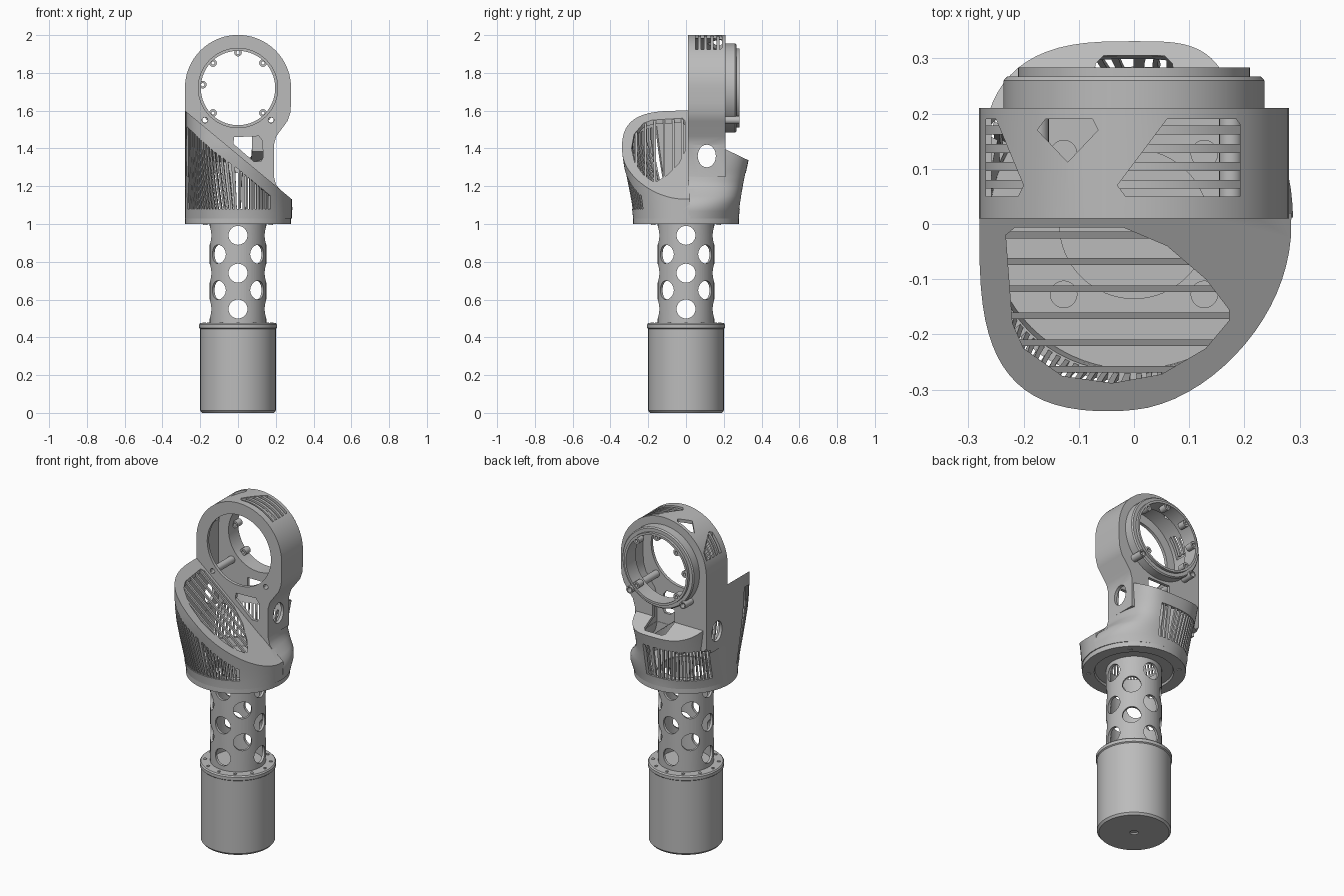
import bpy, bmesh
from math import sin, cos, pi, radians, copysign
from mathutils import Vector

if "Cube" in bpy.data.objects:
    bpy.data.objects.remove(bpy.data.objects["Cube"])

grey = bpy.data.materials.new("plain grey")
grey.use_nodes = True
grey.diffuse_color = (0.5, 0.5, 0.5, 1)
grey.node_tree.nodes["Principled BSDF"].inputs["Base Color"].default_value = (0.5, 0.5, 0.5, 1)

WALL = 0.018
RING = Vector((0, 0, 1.72))


def finish(name, bm):
    bmesh.ops.remove_doubles(bm, verts=bm.verts, dist=1e-5)
    bmesh.ops.recalc_face_normals(bm, faces=bm.faces)
    me = bpy.data.meshes.new(name)
    bm.to_mesh(me)
    bm.free()
    me.materials.append(grey)
    ob = bpy.data.objects.new(name, me)
    bpy.context.collection.objects.link(ob)
    return ob


def add_skin(bm, loops, wrap=False):
    """Bridge equal loops into a closed solid."""
    rows = [[bm.verts.new(p) for p in lp] for lp in loops]
    n = len(rows[0])
    for a, b in zip(rows, rows[1:] + (rows[:1] if wrap else [])):
        for i in range(n):
            j = (i + 1) % n
            bm.faces.new((a[i], a[j], b[j], b[i]))
    if not wrap:
        bm.faces.new(rows[0])
        bm.faces.new(rows[-1])


def skin(name, *solids, wrap=False, planes=()):
    bm = bmesh.new()
    for loops in solids:
        add_skin(bm, loops, wrap)
    for co, no in planes:
        bmesh.ops.bisect_plane(bm, geom=bm.verts[:] + bm.edges[:] + bm.faces[:],
                               plane_co=co, plane_no=no, clear_outer=True)
        bmesh.ops.holes_fill(bm, edges=[e for e in bm.edges if e.is_boundary], sides=0)
    return finish(name, bm)


def prism(name, pts, vec):
    pts = [Vector(p) for p in pts]
    return skin(name, [pts, [p + Vector(vec) for p in pts]])


def lathe_loops(profile, centre=(0, 0, 0), axis=(0, 0, 1), n=64):
    q = Vector((0, 0, 1)).rotation_difference(Vector(axis))
    return [[Vector(centre) + q @ Vector((r * cos(2 * pi * i / n), r * sin(2 * pi * i / n), h))
             for r, h in profile] for i in range(n)]


def pipe(r0, r1, h0, h1, centre=(0, 0, 0), axis=(0, 0, 1), n=64):
    return lathe_loops([(r0, h0), (r1, h0), (r1, h1), (r0, h1)], centre, axis, n)


def boolean(ob, tools, op="DIFFERENCE"):
    for t in tools:
        m = ob.modifiers.new("cut", "BOOLEAN")
        m.operation, m.solver, m.object = op, "EXACT", t
    bpy.context.view_layer.update()
    dg = bpy.context.evaluated_depsgraph_get()
    ob.data = bpy.data.meshes.new_from_object(ob.evaluated_get(dg))
    ob.modifiers.clear()
    for t in tools:
        bpy.data.objects.remove(t)
    return ob


# Base canister with flange and screws
skin("base_canister", lathe_loops([(0, 0.01), (0.022, 0.01), (0.022, 0), (0.19, 0), (0.2, 0.012),
     (0.2, 0.445), (0.206, 0.45), (0.206, 0.468), (0.2, 0.475), (0, 0.475)]), wrap=True)
skin("flange_screws", *[pipe(0, 0.009, 0.47, 0.479, (0.178 * cos(a), 0.178 * sin(a), 0), n=12)
     for a in (pi * i / 6 for i in range(12))], wrap=True)

# Perforated neck tube
tube = skin("neck_tube", pipe(0.135, 0.15, 0.47, 1.03), wrap=True)
holes = []
for angle, heights in ((0, (0.55, 0.74, 0.94)), (45, (0.65, 0.84))):
    for a in (radians(angle), radians(angle + 90)):
        holes += [skin("hole", pipe(0, 0.05, -0.3, 0.3, (0, 0, z), (cos(a), sin(a), 0), 32), wrap=True)
                  for z in heights]
boolean(tube, holes)

# Mounting plate under the housing
skin("mounting_plate", lathe_loops([(0.14, 1.012), (0.21, 1.012), (0.215, 1.0), (0.28, 1.0),
     (0.28, 1.032), (0.14, 1.032)]), wrap=True)
quarter = [radians(45 + 90 * i) for i in range(4)]
skin("plate_bolts", *[pipe(0, r, z, z + 0.014, (d * cos(a), d * sin(a), 0), n=20)
     for a in quarter for r, d, z in ((0.025, 0.18, 1.025), (0.012, 0.245, 0.996))], wrap=True)


# Housing cross-section at angle t and height z, inset by d
def neck_x(z):
    pts = ((1.03, 0.285), (1.09, 0.288), (1.13, 0.272), (1.17, 0.232), (1.21, 0.2), (1.26, 0.188), (2, 0.188))
    if z <= pts[0][0]:
        return pts[0][1]
    for (z0, x0), (z1, x1) in zip(pts, pts[1:]):
        if z <= z1:
            return x0 + (x1 - x0) * (z - z0) / (z1 - z0)


def outline(t, z, d=0.0):
    c, s = cos(t), sin(t)
    k = min(max((z - 1.03) / 0.37, 0), 1)
    if s < -1e-6:
        b = 0.28 + 0.06 * (0.5 * k + 0.5 * k * k * (3 - 2 * k))
        a, n = (0.285, 2) if c > 0 else (0.28, 2 + 1.2 * k)
    else:
        b = 0.28 + 0.065 * k ** 1.3
        a, n = (neck_x(z), 2 + 2 * k) if c > 0 else (0.28, 2 + 1.2 * k)
    return Vector((copysign((a - d) * abs(c) ** (2 / n), c), copysign((b - d) * abs(s) ** (2 / n), s), z))


def slope_z(x):
    return 1.6 - 0.83 * (x + 0.28)


def cut_plane(co, no, d):
    no = Vector(no).normalized()
    return Vector(co) - no * d, no


def front_lobe(d):
    loops = []
    for i in range(18):
        z = 1.028 - d * 0.5 + 0.04 * i
        lp = [outline(pi + pi * j / 36, z, d) for j in range(37)]
        lp[0].x, lp[-1].x = -0.28 + d, 0.285 - d
        lp[0].y = lp[-1].y = 0.05 if d else 0.02
        loops.append(lp)
    return skin("front_lobe", loops, planes=[cut_plane((-0.28, 0, 1.6), (0.83, 0, 1), d)])


def rear_bowl(d):
    loops = []
    for i in range(24):
        z = 1.028 - d * 0.5 + 0.02 * i
        lp = [outline(pi * j / 36, z, d) for j in range(37)]
        for p in lp:
            p.y = max(p.y, 0.012 + d)
        loops.append(lp)
    return skin("rear_bowl", loops, planes=[cut_plane((0, 0.2, 1.4), (0, 0.48, 1), d)])


def ring_column(d):
    r = 0.281 - d
    pts = [(r * cos(pi * i / 48), RING.z + r * sin(pi * i / 48)) for i in range(49)]
    pts += [(-r, 1.25 + d), (0.19 - d, 1.25 + d), (0.19 - d, 1.42), (0.203 - d, 1.465),
            (0.262 - d, 1.545), (0.277 - d, 1.59), (0.281 - d, 1.64)]
    loops = [[Vector((x, y, z)) for x, z in pts] for y in (0.01 + d, 0.21 - d)]
    return skin("ring_column", loops, planes=[cut_plane((-0.24, 0.21, 1.25), (-1, 1, -1), d)])


# Hollow housing: outer solid minus inner solid
housing = boolean(front_lobe(0), [rear_bowl(0), ring_column(0)], "UNION")
housing.name = "housing"
hollow = boolean(front_lobe(WALL), [rear_bowl(WALL), ring_column(WALL)], "UNION")
boolean(housing, [hollow])


# Grille windows wrap the wall between two angles
def grille_top(t, front):
    return max(slope_z(outline(t, 1.25).x) - 0.075, 1.11) if front else 1.27


GRILLES = (("front_grille", 198, 307, 28, True), ("rear_grille", 80, 157, 17, False))


def wall_window(a0, a1, front):
    loops = []
    for i in range(25):
        t = radians(a0 + (a1 - a0) * i / 24)
        loops.append([outline(t, z, d) for z, d in ((1.08, 0.05), (1.08, -0.04),
                      (grille_top(t, front), -0.04), (grille_top(t, front), 0.05))])
    return skin("window", loops)


cutters = [wall_window(a0, a1, f) for _, a0, a1, _, f in GRILLES]
# Sloped opening, ring holes, side holes and smaller windows
slope_pts = [(-0.232, -0.02), (-0.215, -0.006), (-0.02, -0.006), (0.06, -0.04), (0.13, -0.1), (0.172, -0.155),
             (0.172, -0.175), (0.13, -0.225), (0.05, -0.272), (-0.04, -0.288), (-0.13, -0.275),
             (-0.2, -0.225), (-0.22, -0.18)]
cutters.append(prism("slope_window", [(x, y, slope_z(x) - 0.06) for x, y in slope_pts], (0, 0, 0.12)))
for r, y0, y1 in ((0.21, -0.05, 0.1), (0.197, 0.15, 0.3)):
    cutters.append(skin("ring_hole", pipe(0, r, y0, y1, RING, (0, 1, 0)), wrap=True))
for x in (-0.175, 0.175):
    cutters.append(skin("post_hole", pipe(0, 0.015, -0.05, 0.3, (x, 0, 1.55), (0, 1, 0), 20), wrap=True))
cutters.append(prism("side_hole", [(-0.4, 0.11 + 0.048 * cos(pi * i / 12), 1.36 + 0.06 * sin(pi * i / 12))
                                   for i in range(24)], (0.8, 0, 0)))
cutters.append(prism("front_hatch", [(x, -0.02, z) for x, z in ((-0.02, 1.46), (0.11, 1.465), (0.13, 1.44),
                     (0.132, 1.35), (0.12, 1.33), (0.085, 1.33), (-0.025, 1.425))], (0, 0.08, 0)))
cutters.append(prism("rear_hatch", [(x, y, 1.3) for x, y in ((-0.075, 0.15), (0.075, 0.15), (0.07, 0.29),
                     (0.055, 0.305), (-0.055, 0.305), (-0.07, 0.29))], (0, 0, 0.17)))
for z, pts in ((1.84, ((0.06, 0.19), (0.185, 0.19), (0.192, 0.18), (0.192, 0.05), (-0.015, 0.05), (-0.03, 0.07))),
               (1.86, ((-0.16, 0.19), (-0.075, 0.19), (-0.065, 0.17), (-0.12, 0.112), (-0.175, 0.17))),
               (1.77, ((-0.268, 0.19), (-0.25, 0.19), (-0.2, 0.07), (-0.21, 0.05), (-0.268, 0.05)))):
    cutters.append(prism("top_window", [(x, y, z) for x, y in pts], (0, 0, 0.3)))
boolean(housing, cutters)

# Upright grille bars following the wall
for name, a0, a1, count, front in GRILLES:
    bars = []
    for i in range(1, count):
        t = radians(a0 + (a1 - a0) * i / count)
        top, w = grille_top(t, front) + 0.008, 0.017
        bars.append([[outline(t + s * w, z, d) for s, d in ((-1, 0.003), (1, 0.003), (1, 0.015), (-1, 0.015))]
                     for z in (1.07 + (top - 1.07) * j / 6 for j in range(7))])
    skin(name + "_bars", *bars)

# Slats across the sloped opening
slats = []
for y, x0, x1 in ((-0.02, -0.24, 0.04), (-0.068, -0.24, 0.105), (-0.117, -0.24, 0.155),
                  (-0.166, -0.23, 0.18), (-0.215, -0.215, 0.15), (-0.263, -0.16, 0.08)):
    slats.append([[(x, y + dy, slope_z(x) + dz) for dy, dz in ((-0.006, -0.02), (0.006, -0.02),
                   (0.006, -0.004), (-0.006, -0.004))] for x in (x0, x1)])
skin("slope_slats", *slats)

# Curved slats in the ring's top windows
arcs = []
for y in (0.072, 0.104, 0.137, 0.17):
    for a0, a1 in ((42, 98), (135, 166)):
        arcs.append([[RING + Vector((r * cos(a), y + dy, r * sin(a))) for r, dy in ((0.265, -0.008),
                      (0.277, -0.008), (0.277, 0.008), (0.265, 0.008))]
                     for a in (radians(a0 + (a1 - a0) * i / 12) for i in range(13))])
skin("ring_slats", *arcs)

# Rear flange, lugs and hollow posts
Y = (0, 1, 0)
skin("rear_flange", lathe_loops([(0.197, 0.195), (0.236, 0.195), (0.236, 0.26), (0.23, 0.267), (0.21, 0.267),
     (0.21, 0.283), (0.197, 0.283)], RING, Y), wrap=True)
lugs = [RING + Vector((0.187 * cos(a), 0, 0.187 * sin(a))) for a in quarter + [pi / 2, pi * 0.97]]
skin("flange_lugs", *[pipe(0.009, 0.02, 0.235, 0.28, c, Y, 20) for c in lugs], wrap=True)
skin("ring_posts", *[pipe(0.014, 0.021, 0.02, 0.283, (x, 0, 1.55), Y, 20) for x in (-0.175, 0.175)], wrap=True)

# Smooth shading with sharp edges kept
for ob in bpy.context.view_layer.objects:
    ob.select_set(ob.type == "MESH")
    if ob.type == "MESH":
        bpy.context.view_layer.objects.active = ob
bpy.ops.object.shade_smooth_by_angle(angle=radians(30))
